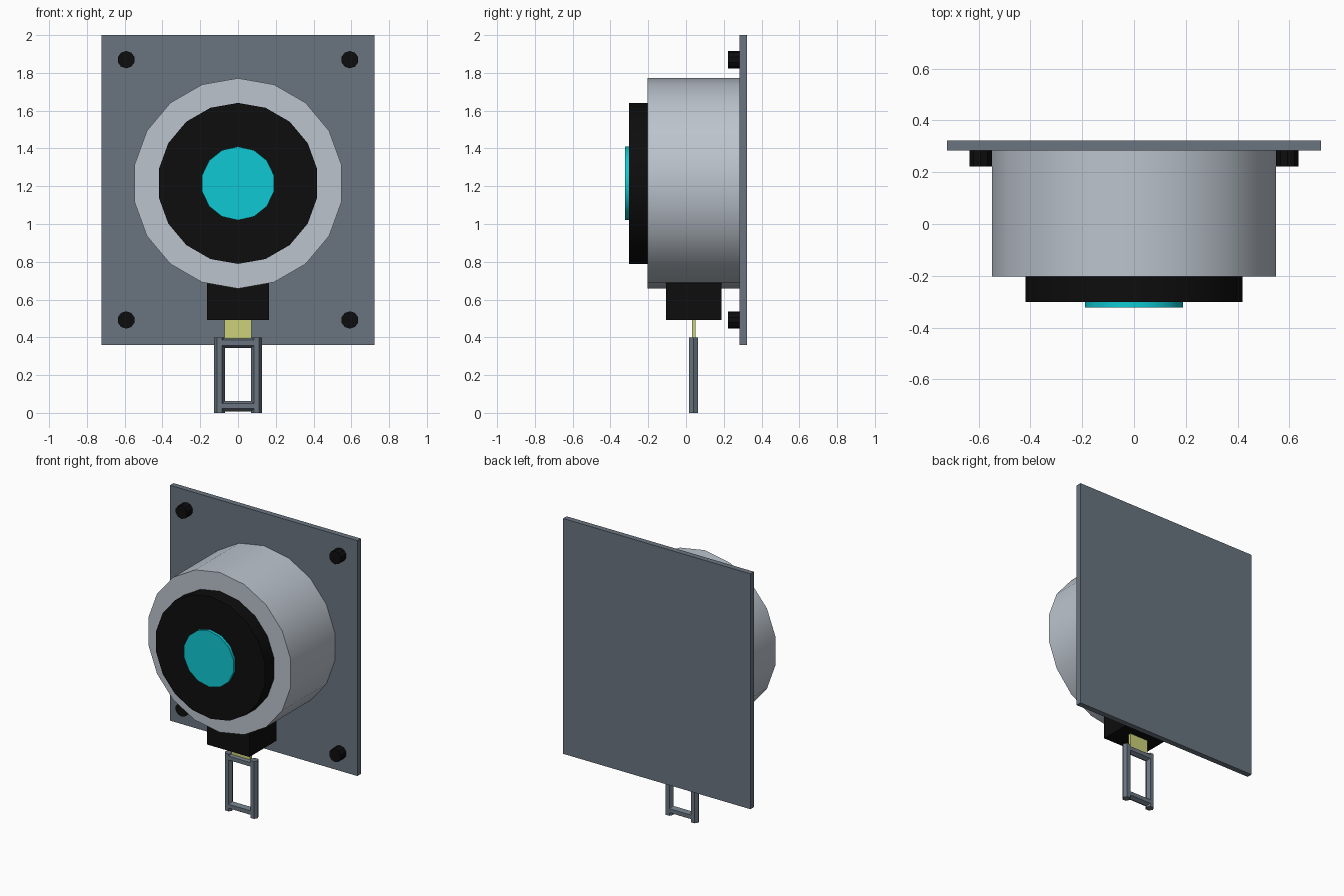
import bpy
import math

if "Cube" in bpy.data.objects:
    bpy.data.objects.remove(bpy.data.objects["Cube"])


def material(name, srgb):
    lin = [((c / 255 + 0.055) / 1.055) ** 2.4 if c > 10 else c / 255 / 12.92 for c in srgb]
    m = bpy.data.materials.new(name)
    m.diffuse_color = (*lin, 1.0)
    m.use_nodes = True
    m.node_tree.nodes["Principled BSDF"].inputs["Base Color"].default_value = m.diffuse_color
    return m


SLATE = material("slate grey", (106, 117, 128))
SILVER = material("light grey", (188, 196, 205))
BLACK = material("black", (13, 13, 13))
CYAN = material("cyan", (15, 201, 212))
YELLOW = material("pale yellow", (204, 209, 121))


def box(name, mat, x, y, z):
    """Box from (min, max) ranges."""
    bpy.ops.mesh.primitive_cube_add(size=1, location=[(a + b) / 2 for a, b in (x, y, z)])
    o = bpy.context.object
    o.name = name
    o.scale = [b - a for a, b in (x, y, z)]
    bpy.ops.object.transform_apply(location=False, rotation=False, scale=True)
    o.data.materials.append(mat)
    return o


def prism(name, mat, sides, radius, depth, loc, rot, smooth=False):
    bpy.ops.mesh.primitive_cylinder_add(vertices=sides, radius=radius, depth=depth,
                                        location=loc, rotation=rot)
    o = bpy.context.object
    o.name = name
    o.data.materials.append(mat)
    if smooth:
        bpy.ops.object.shade_smooth_by_angle(angle=math.radians(31))
    return o


def disc(name, mat, sides, radius, y0, y1, x, z):
    """Cylinder along y with a corner pointing up."""
    return prism(name, mat, sides, radius, y1 - y0, (x, (y0 + y1) / 2, z),
                 (math.pi / 2, 0, 0), True)


# Mounting plate and its four bolts
box("back_plate", SLATE, (-0.722, 0.722), (0.283, 0.322), (0.36, 2.0))
for x in (-0.592, 0.592):
    for z in (0.492, 1.87):
        disc("corner_bolt", BLACK, 10, 0.046, 0.222, 0.29, x, z)

# Round housing, dark ring and push button
CZ = 1.215
disc("housing", SILVER, 18, 0.557, -0.203, 0.285, 0, CZ)
disc("front_ring", BLACK, 18, 0.426, -0.302, -0.2, 0, CZ)
disc("button", CYAN, 14, 0.195, -0.322, -0.3, 0, CZ)

# Lower connector block and strap
box("connector_block", BLACK, (-0.163, 0.163), (-0.107, 0.189), (0.492, 0.687))
box("strap", YELLOW, (-0.071, 0.071), (0.031, 0.05), (0.38, 0.5))

# Hanging buckle made of hexagonal bars
BY, R = 0.04, 0.028
for x in (-0.098, 0.098):
    prism("buckle_side", SLATE, 6, R, 0.4, (x, BY, 0.2), (0, 0, math.pi / 2))
for z in (0.036, 0.372):
    o = prism("buckle_crossbar", SLATE, 6, R, 0.196, (0, BY, z), (0, 0, 0))
    o.rotation_euler = (math.pi / 2, 0, math.pi / 2)
